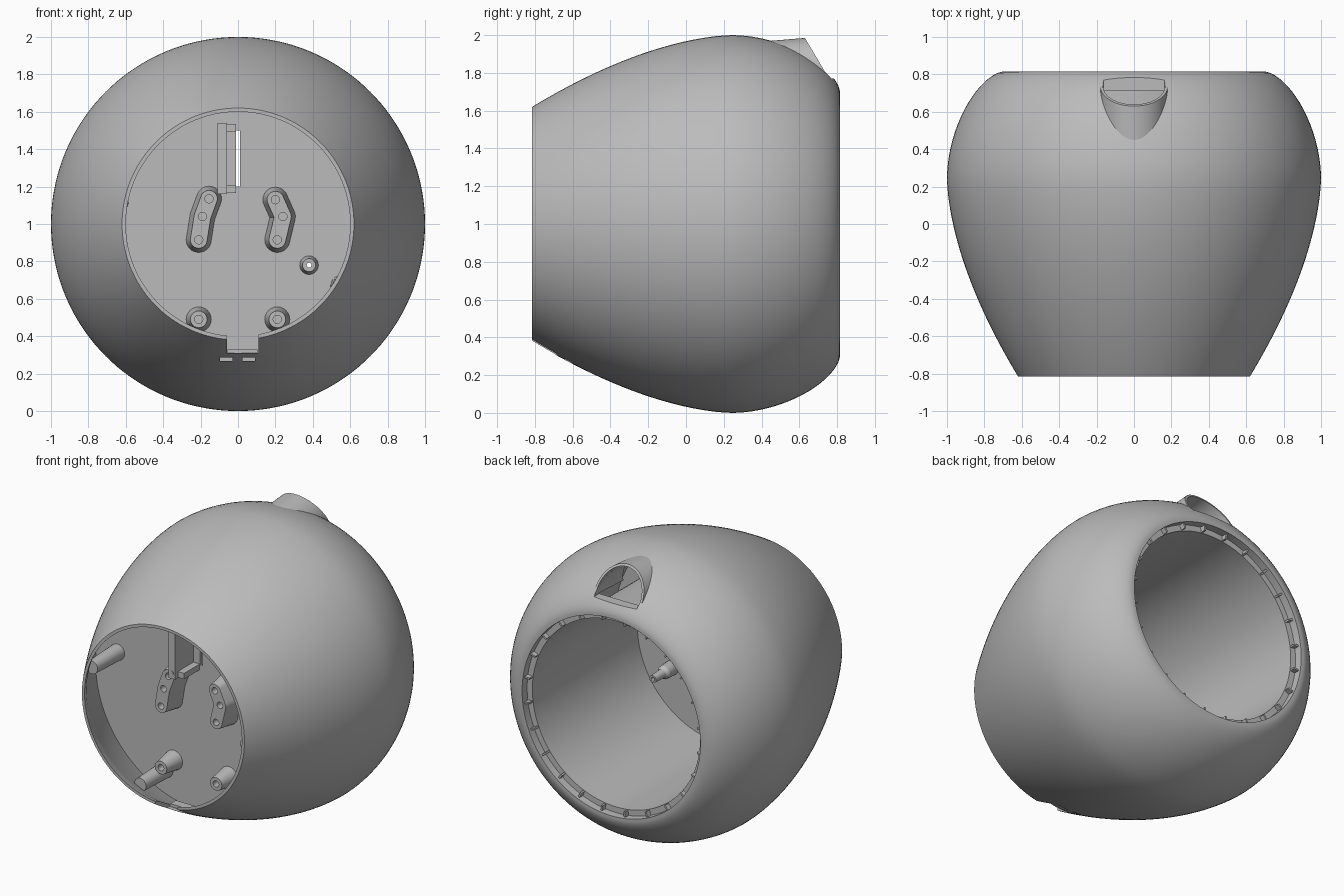
import bpy, bmesh, math
from mathutils import Vector

cube = bpy.data.objects.get("Cube")
if cube:
    bpy.data.objects.remove(cube)

GREY = (0.5, 0.5, 0.5, 1)
grey = bpy.data.materials.new("plain_grey")
grey.use_nodes = True
grey.diffuse_color = GREY
grey.node_tree.nodes["Principled BSDF"].inputs["Base Color"].default_value = GREY
FLOOR = -0.4      # front face of the inner bulkhead
TIP = -0.54       # front ends of the screw bosses


def finish(name, bm):
    bmesh.ops.recalc_face_normals(bm, faces=bm.faces[:])
    me = bpy.data.meshes.new(name)
    bm.to_mesh(me)
    bm.free()
    me.materials.append(grey)
    ob = bpy.data.objects.new(name, me)
    bpy.context.collection.objects.link(ob)
    return ob


def activate(ob):
    bpy.ops.object.select_all(action='DESELECT')
    ob.select_set(True)
    bpy.context.view_layer.objects.active = ob


def smooth(ob):
    activate(ob)
    bpy.ops.object.shade_smooth_by_angle(angle=math.radians(30))


def loft(name, rings, ring_closed):
    """Skin a list of closed loops; cap the ends unless the list wraps round."""
    bm = bmesh.new()
    vs = [[bm.verts.new(p) for p in ring] for ring in rings]
    n, m = len(vs), len(vs[0])
    for i in range(n if ring_closed else n - 1):
        a, b = vs[i], vs[(i + 1) % n]
        for j in range(m):
            k = (j + 1) % m
            bm.faces.new((a[j], a[k], b[k], b[j]))
    if not ring_closed:
        bm.faces.new(vs[0])
        bm.faces.new(vs[-1])
    return finish(name, bm)


def revolve(name, profile, steps=144):
    """Turn a closed (radius, y) profile about the long axis."""
    rings = []
    for i in range(steps):
        a = math.tau * i / steps
        rings.append([(r * math.sin(a), y, 1 + r * math.cos(a)) for r, y in profile])
    return loft(name, rings, True)


def circle(x, z, y, r, n=24):
    return [(x + r * math.cos(math.tau * i / n), y, z + r * math.sin(math.tau * i / n))
            for i in range(n)]


def peg(name, x, z, y0, y1, r0, r1, n=24):
    return loft(name, [circle(x, z, y0, r0, n), circle(x, z, y1, r1, n)], False)


def box(name, x0, x1, y0, y1, z0, z1):
    return loft(name, [[(x0, y, z0), (x1, y, z0), (x1, y, z1), (x0, y, z1)]
                       for y in (y0, y1)], False)


def cut(ob, cutters):
    for c in cutters:
        mod = ob.modifiers.new("cut", 'BOOLEAN')
        mod.operation, mod.solver, mod.object = 'DIFFERENCE', 'EXACT', c
        activate(ob)
        bpy.ops.object.modifier_apply(modifier=mod.name)
        bpy.data.objects.remove(c)


# Outer shell: egg-like body, open at both ends
def radius(y):
    if y < 0.25:
        return 1 - 0.38 * ((0.25 - y) / 1.065) ** 1.7
    t = min((y - 0.25) / 0.565, 1)
    return 0.7 + 0.3 * max(1 - t ** 1.8, 0) ** 0.625


ys = [-0.815 + 1.065 * i / 24 for i in range(24)]
ys += [0.25 + 0.565 * math.sin(math.pi / 2 * i / 18) for i in range(19)]
outer = [(radius(y), y) for y in ys]
inner = [(radius(y) - 0.03, y) for y in ys if -0.8 < y < 0.72]
lip = [(0.68, 0.815), (0.68, 0.72)]
shell = revolve("outer_shell", outer + lip + inner[::-1] + [(0.6, -0.815)])

# Hooded outlet at the top rear
HOOD_Z, SLANT = 1.805, 0.59


def hood_point(r, a, y=None):
    z = HOOD_Z + r * math.sin(a)
    end = 0.63 + (1.985 - z) * SLANT
    return (r * math.cos(a), end if y is None else y, z - (0.015 if y else 0))


angles = [math.radians(-10 + 200 * i / 40) for i in range(41)]
hood = loft("outlet_hood", [[hood_point(0.18, a, 0.45), hood_point(0.18, a),
                             hood_point(0.165, a), hood_point(0.165, a, 0.45)]
                            for a in angles], False)
smooth(hood)
arch = [(0.165 * math.cos(a), HOOD_Z - 0.006 + 0.165 * math.sin(a)) for a in angles]
hood_cut = loft("hood_cutter", [[(x, y, z) for x, z in arch] for y in (0.5, 0.9)], False)

# Notch and small drain slots under the front rim
notch = box("notch_cutter", -0.06, 0.11, -0.9, -0.5, 0.31, 0.45)
drains = [box("drain_cutter", x - 0.035, x + 0.03, -0.75, -0.5, 0.268, 0.285)
          for x in (-0.06, 0.06)]
cut(shell, [hood_cut, notch] + drains)
smooth(shell)
box("notch_ledge", -0.055, 0.105, -0.66, -0.6, 0.305, 0.33)

# Rear liner tube with a flange at its mouth
liner = revolve("rear_liner", [(0.64, -0.39), (0.64, 0.76), (0.69, 0.76),
                               (0.69, 0.745), (0.652, 0.745), (0.652, -0.39)])
smooth(liner)

# Small ribs round the rear mouth
RIBS = 24
for i in range(RIBS):
    a = math.tau * (i + 0.5) / RIBS
    rib = box("mouth_rib", -0.006, 0.006, 0.755, 0.795, 0.645, 0.69)
    rib.rotation_euler.y = a
    rib.location.z = 1

# Bulkhead with a slot and a pin hole
bulkhead = peg("bulkhead", 0, 1, FLOOR, FLOOR + 0.015, 0.815, 0.815, 96)
cut(bulkhead, [box("slot_cutter", -0.01, 0.01, -0.5, -0.3, 1.2, 1.5),
               peg("pin_cutter", 0.38, 0.78, -0.5, -0.3, 0.02, 0.02)])

# Hollow pin through the bulkhead
PX, PZ = 0.38, 0.78
pin = loft("hollow_pin", [circle(PX, PZ, y, r) for y, r in (
    (-0.47, 0.035), (FLOOR, 0.05), (-0.3, 0.045), (-0.28, 0.03), (-0.18, 0.025),
    (-0.18, 0.013), (-0.47, 0.013))], True)
smooth(pin)


# Screw bosses: tapered posts, some joined into a bent bar
def boss_bar(name, points):
    spans = list(zip(points, points[1:])) or [(points[0], points[0])]
    bm = bmesh.new()
    for a, b in spans:
        vs = [bm.verts.new(p) for x, z in {a, b}
              for p in circle(x, z, FLOOR + 0.005, 0.068) + circle(x, z, TIP, 0.045)]
        bmesh.ops.convex_hull(bm, input=vs)
    bmesh.ops.dissolve_limit(bm, angle_limit=0.01, verts=bm.verts[:], edges=bm.edges[:])
    bar = finish(name, bm)
    for x, z in points:
        cutter = peg("hole_cutter", x, z, TIP - 0.02, TIP + 0.08, 0.022, 0.022)
        mod = bar.modifiers.new("hole", 'BOOLEAN')
        mod.object, mod.solver, mod.use_self = cutter, 'EXACT', True
        activate(bar)
        bpy.ops.object.modifier_apply(modifier=mod.name)
        bpy.data.objects.remove(cutter)
    smooth(bar)


boss_bar("boss_bar_right", [(-0.155, 1.135), (-0.19, 1.04), (-0.21, 0.915)])
boss_bar("boss_bar_left", [(0.2, 1.13), (0.24, 1.04), (0.21, 0.915)])
for side, x in (("right", -0.21), ("left", 0.21)):
    boss_bar("lower_boss_" + side, [(x, 0.49)])

# C-shaped bracket beside the slot
box("bracket_spine", -0.11, -0.06, -0.6, FLOOR, 1.16, 1.54)
for z in (1.165, 1.495):
    box("bracket_flange", -0.065, -0.012, -0.57, FLOOR, z, z + 0.04)
for z in (1.2, 1.5):
    peg("bracket_rivet", -0.085, z, -0.606, -0.595, 0.014, 0.014, 16)

# Posts along the inside of the front wall
for x, z in ((-0.64, 1.12), (-0.27, 0.41), (0.55, 0.67)):
    smooth(peg("wall_post", x, z, -0.68, FLOOR, 0.045, 0.055))
